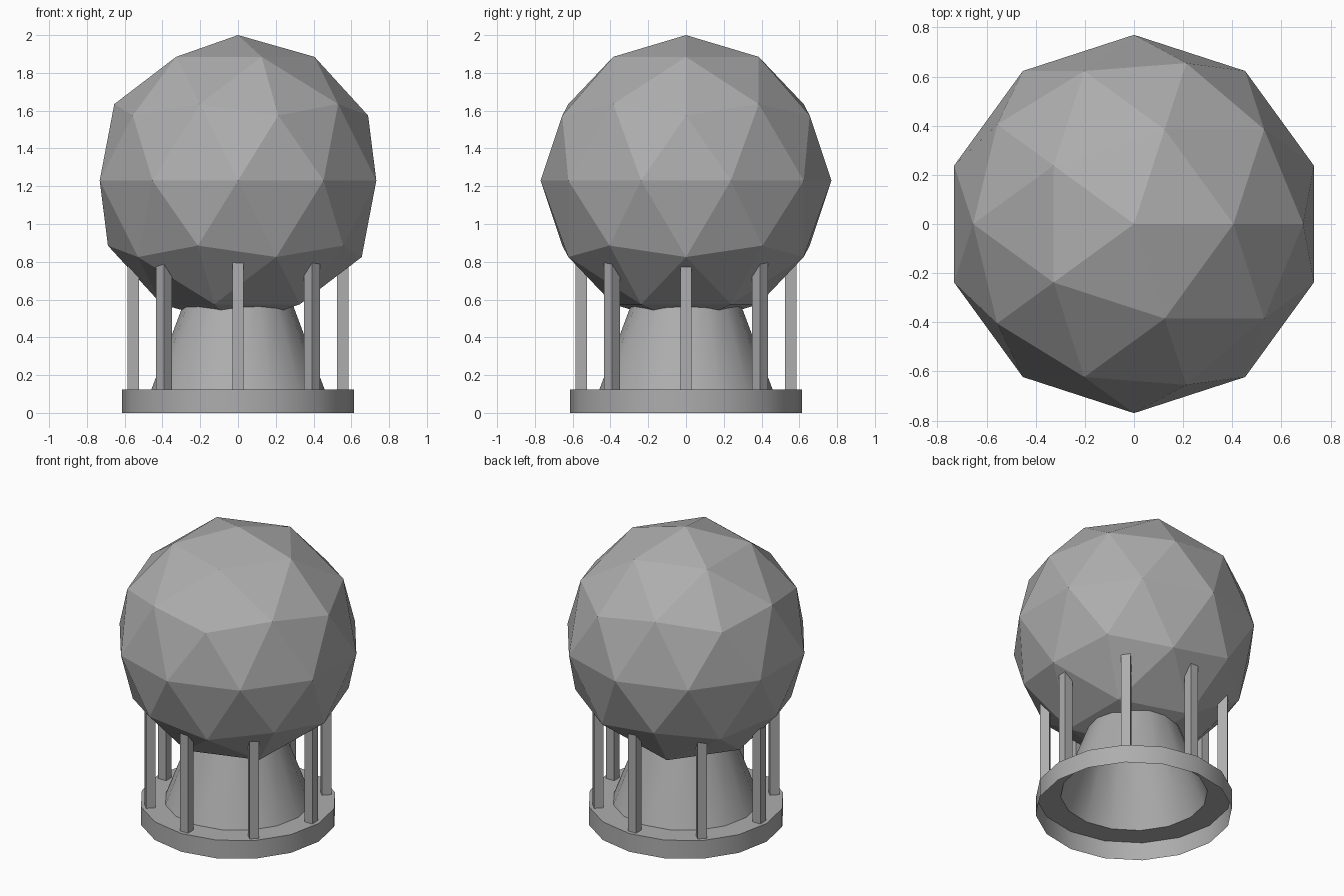
import bpy, bmesh
from math import sin, cos, pi, radians

if "Cube" in bpy.data.objects:
    bpy.data.objects.remove(bpy.data.objects["Cube"])

SIDES = 16

# Dark grey shared by every part
grey = bpy.data.materials.new("dark_grey")
grey.diffuse_color = (0.42, 0.42, 0.42, 1)
grey.use_nodes = True
grey.node_tree.nodes["Principled BSDF"].inputs["Base Color"].default_value = grey.diffuse_color


def revolve(name, profile):
    """Open shell revolved around z from (radius, height) points."""
    bm = bmesh.new()
    rings = [[bm.verts.new((r * cos(2 * pi * i / SIDES), r * sin(2 * pi * i / SIDES), z))
              for i in range(SIDES)] for r, z in profile]
    for low, high in zip(rings, rings[1:]):
        for i in range(SIDES):
            j = (i + 1) % SIDES
            bm.faces.new((low[i], low[j], high[j], high[i]))
    mesh = bpy.data.meshes.new(name)
    bm.to_mesh(mesh)
    bm.free()
    obj = bpy.data.objects.new(name, mesh)
    bpy.context.collection.objects.link(obj)
    obj.data.materials.append(grey)
    bpy.ops.object.select_all(action='DESELECT')
    obj.select_set(True)
    bpy.context.view_layer.objects.active = obj
    bpy.ops.object.shade_smooth_by_angle(angle=radians(30))
    return obj


def post(name, angle, radius=0.555, width=0.06, bottom=0.125, top=0.84):
    """Square post facing outwards from the centre."""
    bpy.ops.mesh.primitive_cube_add(
        size=1, location=(radius * cos(angle), radius * sin(angle), (bottom + top) / 2),
        rotation=(0, 0, angle))
    obj = bpy.context.object
    obj.name = name
    obj.scale = (width, width, top - bottom)
    obj.data.materials.append(grey)


# Faceted dome
bpy.ops.mesh.primitive_ico_sphere_add(subdivisions=2, radius=0.77, location=(0, 0, 1.23))
bpy.context.object.name = "faceted_dome"
bpy.context.object.data.materials.append(grey)

# Hollow base ring running into the tapered tower, open underneath
revolve("base_and_tower", [(0.613, 0), (0.613, 0.125), (0.458, 0.125), (0.28, 0.6)])

# Eight support posts
for k in range(8):
    post(f"support_post_{k + 1}", k * pi / 4)
